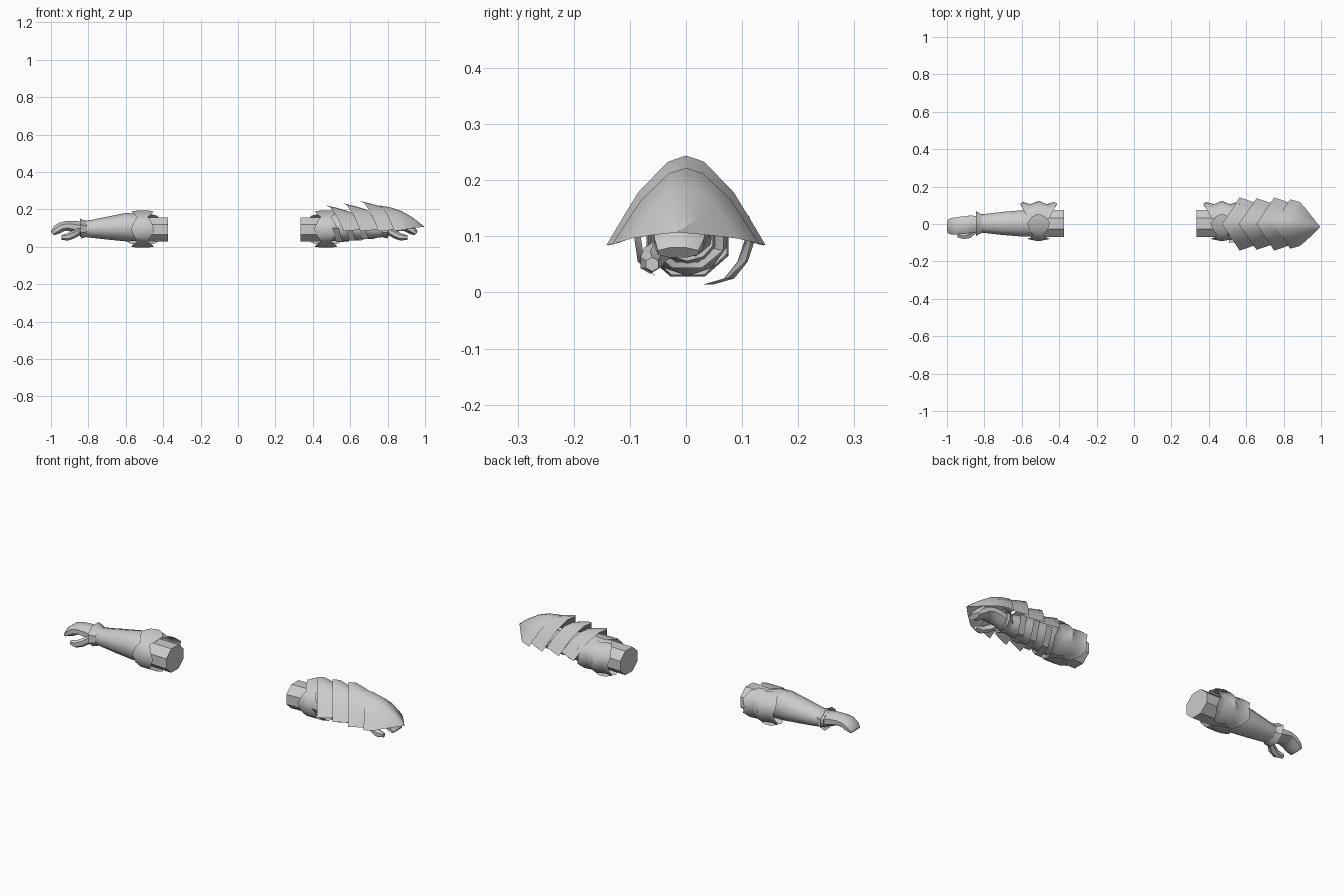
import bpy, bmesh, math

if "Cube" in bpy.data.objects:
    bpy.data.objects.remove(bpy.data.objects["Cube"])

grey = bpy.data.materials.new("plain grey")
grey.use_nodes = True
grey.diffuse_color = (0.6, 0.6, 0.6, 1)
grey.node_tree.nodes["Principled BSDF"].inputs["Base Color"].default_value = (0.6, 0.6, 0.6, 1)


def skin(name, rows, side, closed=False, caps=False, angle=40):
    """Skin rows of (u, y, z); u runs from the elbow to the hand."""
    centre = 0.47 if side > 0 else -0.51
    bm = bmesh.new()
    grid = [[bm.verts.new((centre + side * u, y, z)) for u, y, z in row] for row in rows]
    n = len(rows[0])
    for a, b in zip(grid, grid[1:]):
        for i in range(n if closed else n - 1):
            j = (i + 1) % n
            bm.faces.new((a[i], a[j], b[j], b[i]))
    if caps:
        bm.faces.new(grid[0])
        bm.faces.new(grid[-1])
    bmesh.ops.remove_doubles(bm, verts=bm.verts, dist=0.0004)
    bmesh.ops.recalc_face_normals(bm, faces=bm.faces)
    me = bpy.data.meshes.new(name)
    bm.to_mesh(me)
    bm.free()
    me.materials.append(grey)
    ob = bpy.data.objects.new(name, me)
    bpy.context.collection.objects.link(ob)
    bpy.ops.object.select_all(action="DESELECT")
    ob.select_set(True)
    bpy.context.view_layer.objects.active = ob
    bpy.ops.object.shade_smooth_by_angle(angle=math.radians(angle))
    return ob


def ring(u, cy, cz, ry, rz, n=8, lean=0.0):
    """Polygonal ring across the arm; lean slants it along u with height."""
    k = 1 / math.cos(math.pi / n)
    pts = []
    for i in range(n):
        a = 2 * math.pi * (i + 0.5) / n
        y, z = ry * k * math.cos(a), rz * k * math.sin(a)
        pts.append((u + lean * z, cy + y, cz + z))
    return pts


def arm(side, label):
    # Upper arm stub and forearm
    skin(label + "_upper_arm", [ring(-0.135, 0.003, 0.092, 0.073, 0.064),
         ring(0.03, 0.003, 0.095, 0.07, 0.064)], side, True, True)
    skin(label + "_forearm", [ring(u, 0.003, cz, ry, rz, 10) for u, cz, ry, rz in (
         (-0.03, 0.097, 0.06, 0.06), (0.03, 0.104, 0.069, 0.07), (0.09, 0.105, 0.07, 0.072),
         (0.19, 0.100, 0.062, 0.058), (0.27, 0.096, 0.053, 0.046), (0.335, 0.096, 0.045, 0.038))],
         side, True, True)
    # Flared cuff
    skin(label + "_cuff", [ring(0.30, 0.002, 0.096, 0.048, 0.042, lean=0.05),
         ring(0.318, 0.002, 0.096, 0.056, 0.048, lean=0.05),
         ring(0.333, 0.002, 0.098, 0.065, 0.054, lean=0.05)], side, True)
    # Palm and curled fingers
    hand = [(0.32, 0.0, 0.096, 0.042, 0.036, 0), (0.365, -0.002, 0.107, 0.047, 0.032, -0.1),
            (0.405, -0.006, 0.112, 0.047, 0.026, 0.2), (0.435, -0.01, 0.106, 0.046, 0.022, 0.7),
            (0.462, -0.012, 0.088, 0.044, 0.018, 0.9), (0.482, -0.014, 0.071, 0.036, 0.009, 0.9)]
    skin(label + "_hand", [ring(u, cy, cz, ry, rz, 8, ln) for u, cy, cz, ry, rz, ln in hand],
         side, True, True)
    # Thumb
    skin(label + "_thumb", [ring(u, cy, cz, r, r, 6) for u, cy, cz, r in (
         (0.335, -0.03, 0.085, 0.02), (0.365, -0.055, 0.068, 0.02),
         (0.40, -0.064, 0.053, 0.017), (0.435, -0.06, 0.05, 0.011))], side, True, True)

    # Three-lobed elbow guard wrapping over, in front of and under the elbow
    half = [(0.05, 0.194, 0.012), (0.038, 0.193, 0.036), (0.005, 0.189, 0.061),
            (-0.03, 0.176, 0.048), (-0.056, 0.16, 0.028), (-0.074, 0.135, 0.045)]
    path = half + [(-0.08, 0.095, 0.062)] + [(y, 0.19 - z, w) for y, z, w in reversed(half)]
    rows = []
    for y, z, w in path:
        ridge = 0.012 if y < -0.06 else 0.0
        rows.append([(-w, y, z), (0, y - ridge, z), (w, y, z)])
    skin(label + "_elbow_guard", rows, side)

    # Winged plate behind the elbow
    rows = []
    for y, z, w, flare in ((0.03, 0.172, 0.055, 0.0), (0.068, 0.165, 0.08, 0.006),
                           (0.095, 0.135, 0.098, 0.014), (0.106, 0.097, 0.085, 0.012),
                           (0.092, 0.055, 0.098, 0.014), (0.068, 0.025, 0.08, 0.006),
                           (0.03, 0.014, 0.055, 0.0)):
        rows.append([(-w, y + flare, z), (-w * 0.5, y, z), (0, y + 0.018, z),
                     (w * 0.5, y, z), (w, y + flare, z)])
    skin(label + "_elbow_wing", rows, side)


arm(-1, "right")
arm(1, "left")


# Overlapping roof-shaped plates on the left forearm
ARCH = [(-1, 0), (-0.82, 0.27), (-0.6, 0.59), (-0.23, 0.93), (0, 1),
        (0.23, 0.93), (0.6, 0.59), (0.82, 0.27), (1, 0)]


def arch(u, sweep, width, top, bottom, cy=0.0):
    return [(u + sweep * abs(t), cy + width * t, bottom + (top - bottom) * h) for t, h in ARCH]


for i, (u, top, width) in enumerate(((0.0, 0.222, 0.142), (0.09, 0.233, 0.138), (0.185, 0.244, 0.142))):
    skin("forearm_plate_%d" % (i + 1), [
        arch(u, 0.095, width, top, 0.084),
        arch(u + 0.06, 0.085, width * 0.88, top - 0.014, 0.088),
        arch(u + 0.12, 0.07, width * 0.76, top - 0.032, 0.094)], 1)

# Long pointed plate over the hand
skin("hand_plate", [
    arch(0.28, 0.085, 0.132, 0.222, 0.085),
    arch(0.345, 0.07, 0.118, 0.211, 0.09),
    arch(0.405, 0.035, 0.095, 0.191, 0.096, -0.003),
    arch(0.47, 0.01, 0.052, 0.153, 0.102, -0.01),
    arch(0.526, 0.0, 0.0002, 0.108, 0.107, -0.016)], 1)

# Slanted straps holding the plates under the forearm
for i, u in enumerate((0.07, 0.14, 0.21)):
    s = 1 - 0.09 * i
    rows = []
    for du in (0.0, 0.035):
        rows.append([(u + du + 0.35 * y, y * s, z + 0.008 * i) for y, z in (
            (-0.1, 0.1), (-0.075, 0.06), (-0.045, 0.027), (0.045, 0.025), (0.078, 0.06), (0.1, 0.1))])
    skin("plate_strap_%d" % (i + 1), rows, 1)
